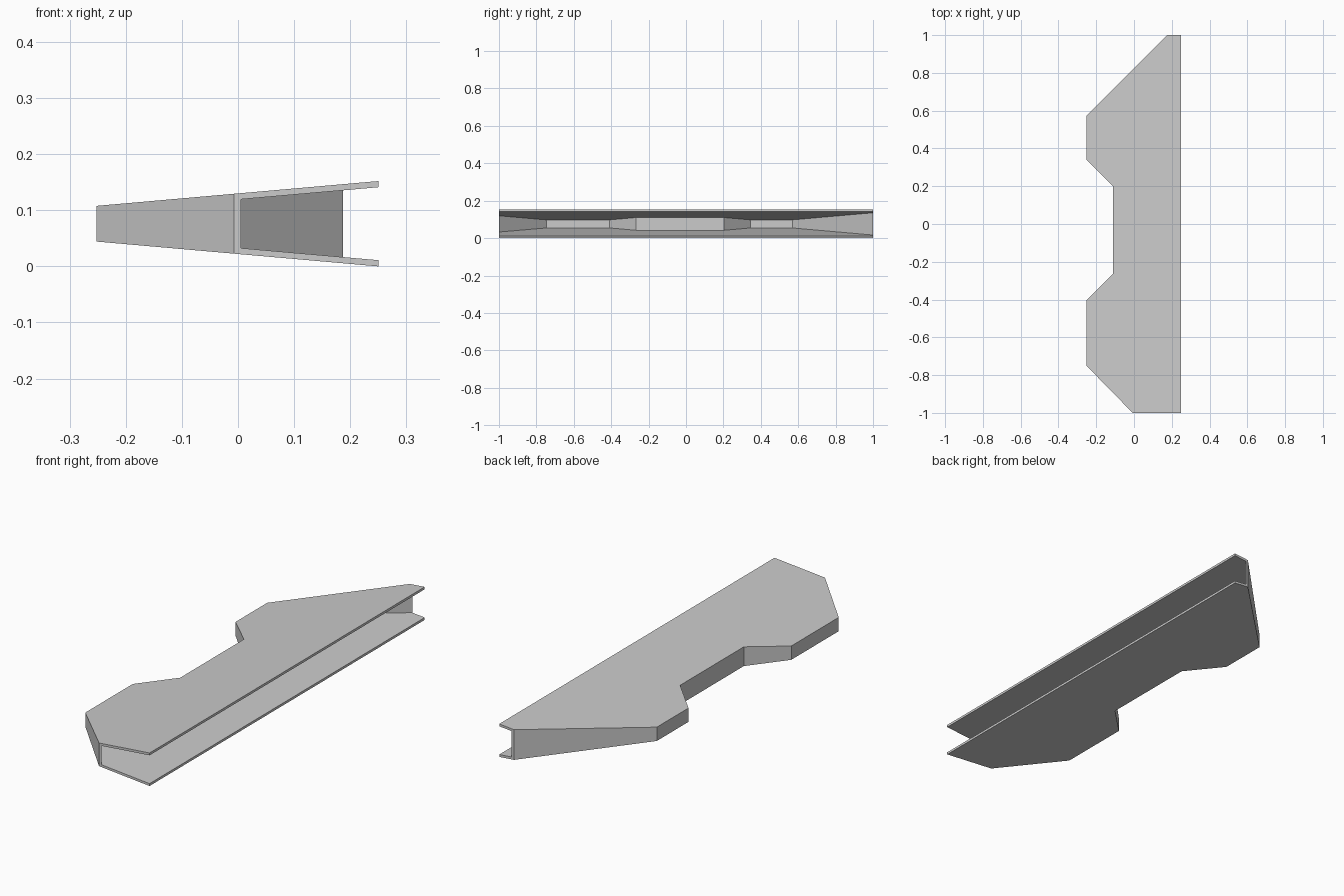
import bpy, bmesh
from mathutils import Vector

if "Cube" in bpy.data.objects:
    bpy.data.objects.remove(bpy.data.objects["Cube"])

# Plan outline, from front end of the wall round to the back end
path = [(-0.007, -1), (-0.252, -0.75), (-0.252, -0.405), (-0.11, -0.263),
        (-0.11, 0.2), (-0.252, 0.342), (-0.252, 0.572), (0.175, 1)]
path = [Vector(p) for p in path]
WALL, SKIN, MID = 0.0085, 0.011, 0.076


def half_height(x):
    return 0.054 + 0.088 * x


def offset_path(pts, d):
    """Offset the outline inward, keeping both ends on their y line."""
    dirs = [(b - a).normalized() for a, b in zip(pts, pts[1:])]
    norms = [Vector((v.y, -v.x)) for v in dirs]
    out = [Vector((pts[0].x + d / norms[0].x, pts[0].y))]
    for p, n1, n2 in zip(pts[1:-1], norms, norms[1:]):
        out.append(p + (n1 + n2) * d / (1 + n1.dot(n2)))
    out.append(Vector((pts[-1].x + d / norms[-1].x, pts[-1].y)))
    return out


bm = bmesh.new()


def loop(pts, side, inset):
    full = [Vector((0.25, -1))] + pts + [Vector((0.25, 1))]
    return [bm.verts.new((p.x, p.y, MID + side * (half_height(p.x) - inset)))
            for p in full]


inner = offset_path(path, WALL)
ot, ob = loop(path, 1, 0), loop(path, -1, 0)
it, ib = loop(inner, 1, SKIN), loop(inner, -1, SKIN)

# Tapered upper and lower skins
for ring in (ot, ob, it, ib):
    bm.faces.new(ring)
n = len(ot)
# Outer and inner side walls
for up, low in ((ot, ob), (it, ib)):
    for i in range(1, n - 2):
        bm.faces.new((up[i], up[i + 1], low[i + 1], low[i]))
# Rims of the open side and ends
for a, b in ((ot, it), (ob, ib)):
    for i, j in ((n - 1, 0), (0, 1), (n - 2, n - 1)):
        bm.faces.new((a[i], a[j], b[j], b[i]))
for i in (1, n - 2):
    bm.faces.new((ot[i], it[i], ib[i], ob[i]))

bmesh.ops.recalc_face_normals(bm, faces=bm.faces)
mesh = bpy.data.meshes.new("hollow_shell")
bm.to_mesh(mesh)
bm.free()
bpy.context.collection.objects.link(bpy.data.objects.new("hollow_shell", mesh))
